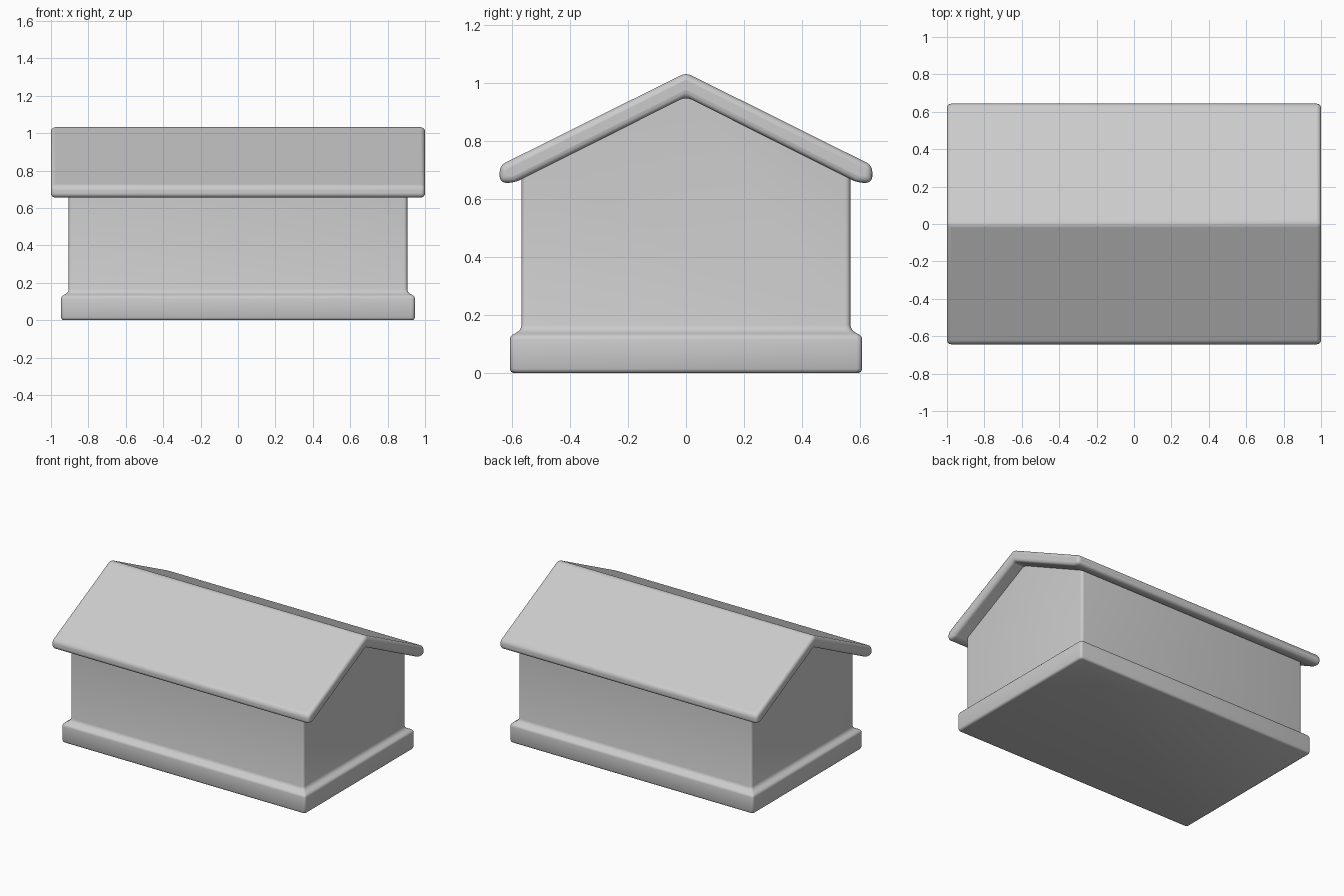
import bpy, bmesh
from math import cos, sin, pi
from mathutils import Vector

if "Cube" in bpy.data.objects:
    bpy.data.objects.remove(bpy.data.objects["Cube"])

WALL_X, WALL_Y = 0.905, 0.567


def finish(bm, name, angle):
    bmesh.ops.recalc_face_normals(bm, faces=bm.faces[:])
    mesh = bpy.data.meshes.new(name)
    bm.to_mesh(mesh)
    bm.free()
    ob = bpy.data.objects.new(name, mesh)
    bpy.context.collection.objects.link(ob)
    bpy.ops.object.select_all(action='DESELECT')
    ob.select_set(True)
    bpy.context.view_layer.objects.active = ob
    bpy.ops.object.shade_smooth_by_angle(angle=angle)
    return ob


def rounded_ring(bm, out, z, r=0.018, seg=4):
    """Rounded rectangle, offset outward from the wall outline."""
    hx, hy, verts = WALL_X + out, WALL_Y + out, []
    for q, (sx, sy) in enumerate([(1, 1), (-1, 1), (-1, -1), (1, -1)]):
        for i in range(seg + 1):
            a = (q + i / seg) * pi / 2
            verts.append(bm.verts.new((sx * (hx - r) + r * cos(a),
                                       sy * (hy - r) + r * sin(a), z)))
    return verts


# Plinth flaring in to the walls, as (outward offset, height)
profile = [(0.028, 0.0), (0.037, 0.004), (0.041, 0.014), (0.041, 0.115),
           (0.039, 0.124), (0.033, 0.131), (0.022, 0.137), (0.011, 0.144),
           (0.004, 0.152), (0.0, 0.165), (0.0, 1.1)]
bm = bmesh.new()
rings = [rounded_ring(bm, o, z) for o, z in profile]
for a, b in zip(rings, rings[1:]):
    for i in range(len(a)):
        j = (i + 1) % len(a)
        bm.faces.new((a[i], a[j], b[j], b[i]))
bm.faces.new(rings[0])
bm.faces.new(rings[-1])

# Gable cut, hidden inside the roof
for s in (1, -1):
    cut = bmesh.ops.bisect_plane(
        bm, geom=bm.verts[:] + bm.edges[:] + bm.faces[:],
        plane_co=(0, 0, 0.99), plane_no=Vector((0, 0.5 * s, 1)).normalized(),
        clear_outer=True)
    edges = [e for e in cut['geom_cut'] if isinstance(e, bmesh.types.BMEdge)]
    bmesh.ops.holes_fill(bm, edges=edges, sides=0)
finish(bm, "walls_and_plinth", 0.8)

# Roof: chevron section with plumb eaves, extruded along the ridge
half = [(0.643, 0.716), (0.643, 0.656), (0.592, 0.656)]
section = ([(0, 1.036)] + half + [(0, 0.953)]
           + [(-y, z) for y, z in reversed(half)])
bm = bmesh.new()
ends = [[bm.verts.new((x, y, z)) for y, z in section] for x in (-1, 1)]
n = len(section)
for i in range(n):
    j = (i + 1) % n
    bm.faces.new((ends[0][i], ends[0][j], ends[1][j], ends[1][i]))
for e in ends:
    bm.faces.new(e)
roof = finish(bm, "roof", 0.8)
bev = roof.modifiers.new("soft_edges", 'BEVEL')
bev.width = 0.022
bev.segments = 4
bev.limit_method = 'ANGLE'
bev.angle_limit = 0.3
